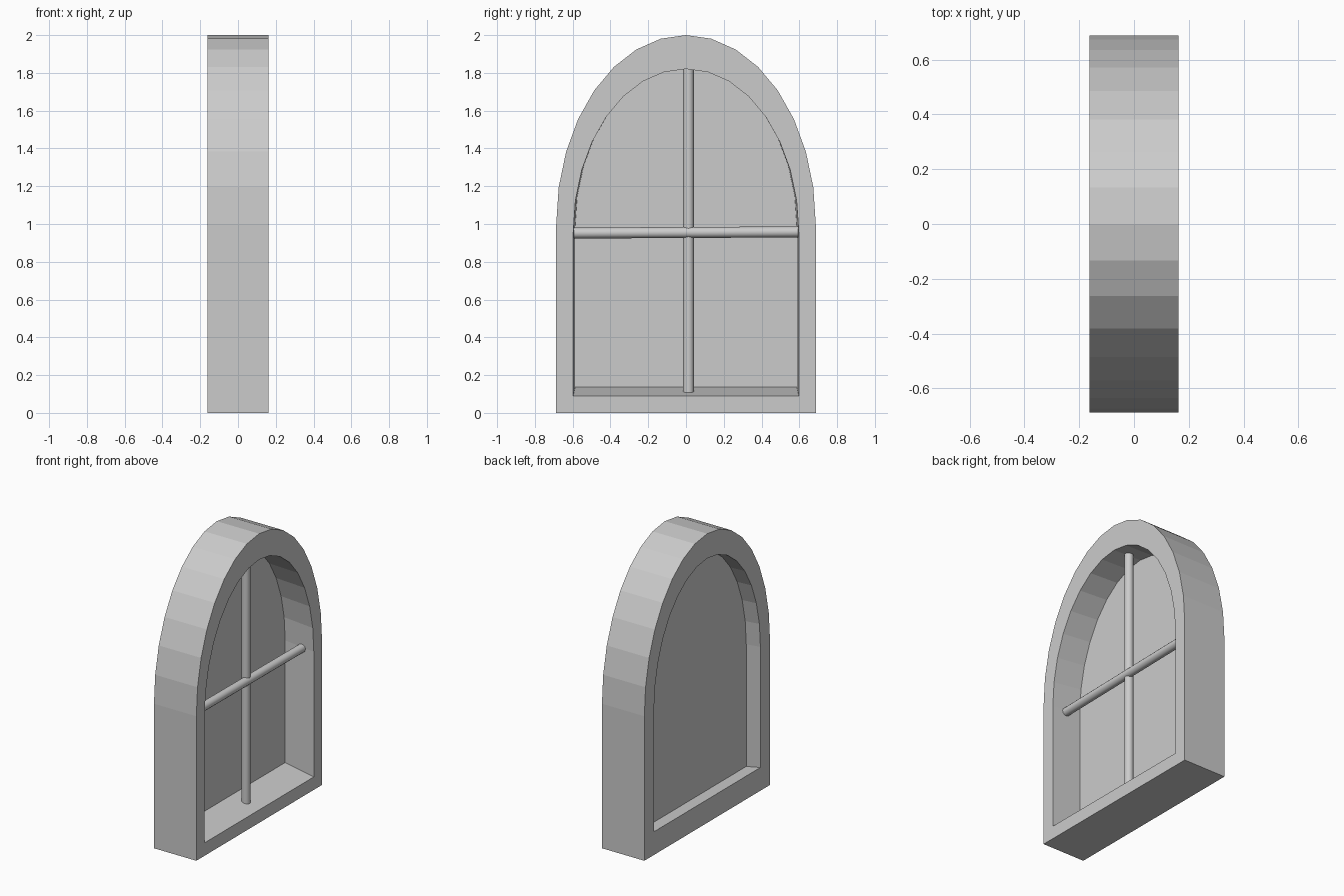
import bpy, bmesh, math
from mathutils import Vector

if "Cube" in bpy.data.objects:
    bpy.data.objects.remove(bpy.data.objects["Cube"])


def arch(x, half_w, bottom, top):
    """Closed arch outline: straight lower half, half-ellipse upper half."""
    r = (top - bottom) / 2
    mid = bottom + r
    pts = [(x, half_w * math.cos(math.pi * i / 16), mid + r * math.sin(math.pi * i / 16))
           for i in range(17)]
    return pts + [(x, -half_w, bottom), (x, half_w, bottom)]


def make_object(name, bm):
    bmesh.ops.recalc_face_normals(bm, faces=bm.faces)
    mesh = bpy.data.meshes.new(name)
    bm.to_mesh(mesh)
    bm.free()
    obj = bpy.data.objects.new(name, mesh)
    bpy.context.collection.objects.link(obj)
    return obj


def inner(x):
    """Opening outline, tapering from the front face to the back face."""
    t = (0.16 - x) / 0.32
    return arch(x, 0.597 - 0.015 * t, 0.09 + 0.07 * t, 1.821 + 0.008 * t)


# Arched frame with sloping sill
bm = bmesh.new()
D = 0.162
outlines = [arch(D, 0.687, 0, 2), inner(D), inner(-D), arch(-D, 0.687, 0, 2)]
loops = [[bm.verts.new(p) for p in o] for o in outlines]
for a, b in zip(loops, loops[1:] + loops[:1]):
    n = len(a)
    for i in range(n):
        j = (i + 1) % n
        bm.faces.new((a[i], a[j], b[j], b[i]))
make_object("window_frame", bm)

# Single pane set toward the back
bm = bmesh.new()
bm.faces.new([bm.verts.new(p) for p in inner(-0.05)])
make_object("window_pane", bm)


# Round glazing bars
def bar(name, start, end, radius=0.029):
    start, end = Vector(start), Vector(end)
    axis = end - start
    bpy.ops.mesh.primitive_cylinder_add(vertices=12, radius=radius, depth=axis.length,
                                        location=(start + end) / 2,
                                        rotation=axis.to_track_quat('Z', 'Y').to_euler())
    obj = bpy.context.object
    obj.name = name
    bpy.ops.object.shade_smooth_by_angle(angle=math.radians(40))


bar("vertical_bar", (0.053, 0.013, 0.108), (0.053, 0.013, 1.825))
bar("horizontal_bar", (0.056, -0.597, 0.952), (0.072, 0.594, 0.958))
